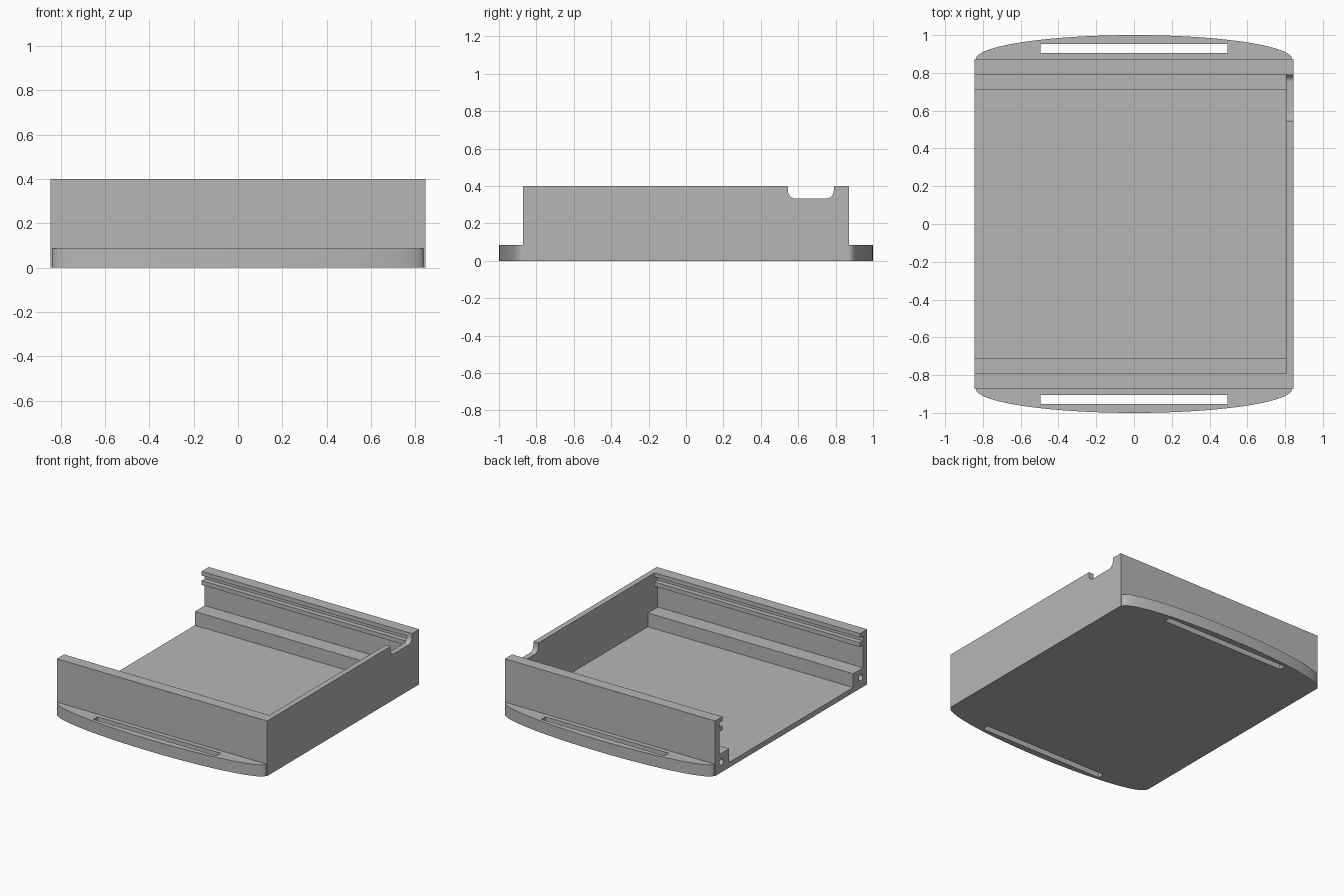
import bpy, bmesh, math
from mathutils import Vector

if "Cube" in bpy.data.objects:
    bpy.data.objects.remove(bpy.data.objects["Cube"])

grey = bpy.data.materials.new("light_grey")
grey.use_nodes = True
grey.diffuse_color = (0.47, 0.47, 0.47, 1)
grey.node_tree.nodes["Principled BSDF"].inputs["Base Color"].default_value = grey.diffuse_color

HALF_X, HALF_Y, HEIGHT = 0.845, 0.872, 0.4
FLOOR, WALL_X = 0.038, 0.805
CAP_Y, LEDGE_Y, THIN_Y = 0.79, 0.712, 0.825
GROOVE = 0.333


def prism(name, outline, axis, start, end):
    """Extrude a 2D outline: (y, z) along x, or (x, y) along z."""
    place = (lambda p, t: Vector((t, *p))) if axis == "x" else (lambda p, t: Vector((*p, t)))
    bm = bmesh.new()
    face = bm.faces.new([bm.verts.new(place(p, start)) for p in outline])
    side = bmesh.ops.extrude_face_region(bm, geom=[face])
    verts = [g for g in side["geom"] if isinstance(g, bmesh.types.BMVert)]
    bmesh.ops.translate(bm, verts=verts, vec=place((0, 0), end - start))
    bmesh.ops.recalc_face_normals(bm, faces=bm.faces)
    mesh = bpy.data.meshes.new(name)
    bm.to_mesh(mesh)
    bm.free()
    mesh.materials.append(grey)
    obj = bpy.data.objects.new(name, mesh)
    bpy.context.collection.objects.link(obj)
    return obj


def arc(cx, cy, rx, ry, a0, a1, steps):
    angles = [math.radians(a0 + (a1 - a0) * i / steps) for i in range(steps + 1)]
    return [(cx + rx * math.cos(a), cy + ry * math.sin(a)) for a in angles]


def cut(obj, cutters):
    """Subtract the cutters, bake the result and drop the helpers."""
    for cutter in cutters:
        cutter.hide_render = True
        mod = obj.modifiers.new("cut", "BOOLEAN")
        mod.operation, mod.solver, mod.object = "DIFFERENCE", "EXACT", cutter
    graph = bpy.context.evaluated_depsgraph_get()
    mesh = bpy.data.meshes.new_from_object(obj.evaluated_get(graph))
    obj.modifiers.clear()
    obj.data = mesh
    for cutter in cutters:
        bpy.data.objects.remove(cutter)


def smooth(obj):
    bpy.ops.object.select_all(action="DESELECT")
    obj.select_set(True)
    bpy.context.view_layer.objects.active = obj
    bpy.ops.object.shade_smooth_by_angle(angle=math.radians(30))


# Tray: floor, stepped ledges and grooved side rails in one section
half = [(HALF_Y, 0), (HALF_Y, HEIGHT), (CAP_Y, HEIGHT), (CAP_Y, 0.37),
        (THIN_Y, 0.37), (THIN_Y, GROOVE), (CAP_Y, GROOVE), (CAP_Y, 0.302),
        (THIN_Y, 0.302), (THIN_Y, 0.138), (LEDGE_Y, 0.138), (LEDGE_Y, FLOOR)]
tray = prism("tray", half + [(-y, z) for y, z in reversed(half)], "x", -HALF_X, WALL_X)

# Screw holes in the open ends of the ledges
cut(tray, [prism("screw_hole", arc(s * 0.8, 0.077, 0.023, 0.023, 0, 345, 23),
                 "x", -HALF_X - 0.1, -HALF_X + 0.25) for s in (1, -1)])
smooth(tray)

# Closed end wall with a round-cornered notch
r, notch_start = 0.04, 0.545
notch = (arc(CAP_Y - r, GROOVE + r, r, r, 0, -90, 8)
         + arc(notch_start + r, GROOVE + r, r, r, 270, 180, 8))
end_wall = prism("end_wall", [(-HALF_Y, 0), (HALF_Y, 0), (HALF_Y, HEIGHT), (CAP_Y, HEIGHT)]
                 + notch + [(notch_start, HEIGHT), (-HALF_Y, HEIGHT)], "x", WALL_X, HALF_X)
smooth(end_wall)

# Curved mounting lips with strap slots
for name, s in (("back_lip", 1), ("front_lip", -1)):
    lip = prism(name, arc(0, s * HALF_Y, 0.838, s * (1 - HALF_Y), 0, 180, 64), "z", 0, 0.085)
    slot = [(-0.495, s * 0.905), (0.495, s * 0.905), (0.495, s * 0.953), (-0.495, s * 0.953)]
    cut(lip, [prism("slot_cutter", slot, "z", -0.1, 0.2)])
    smooth(lip)
